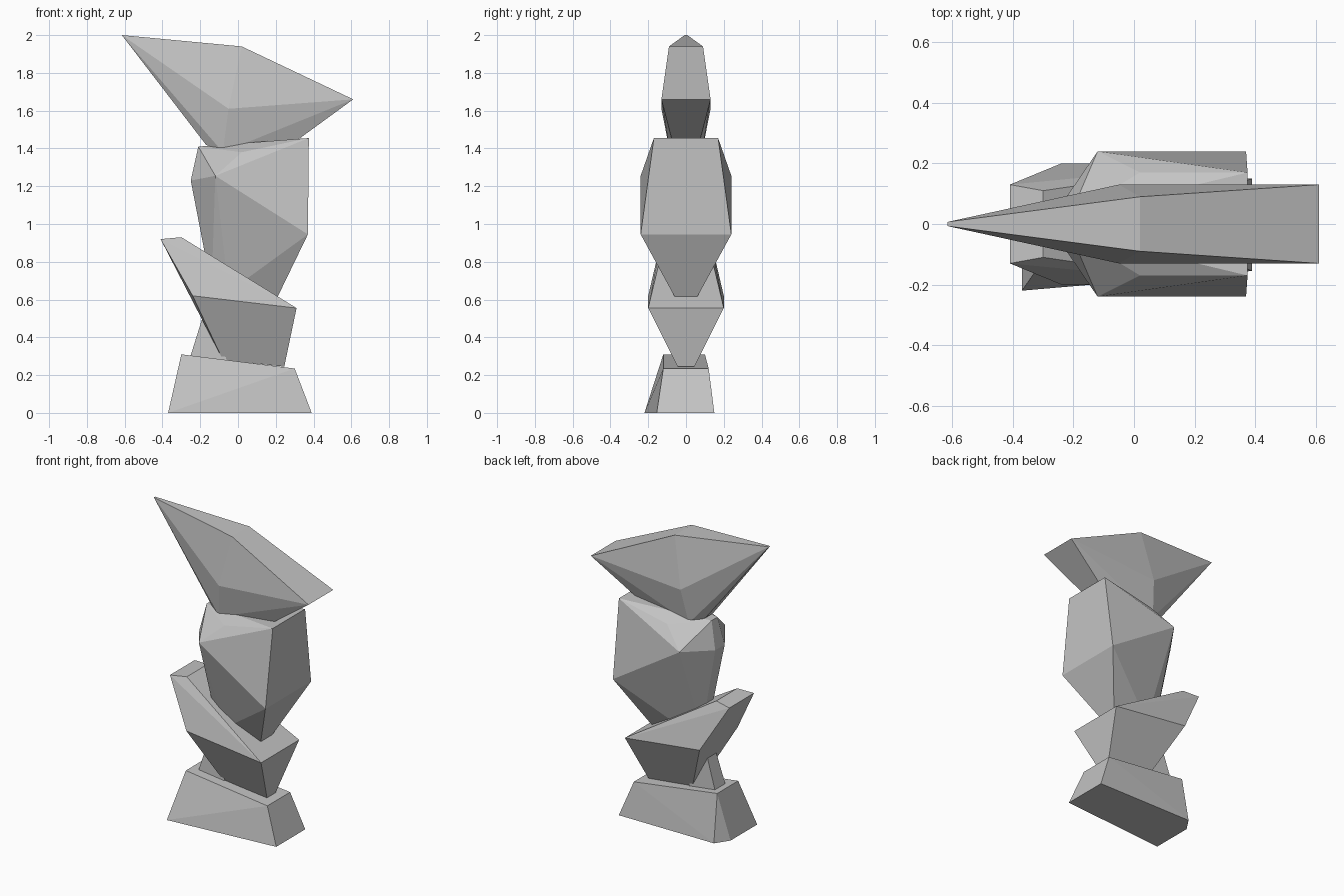
import bpy, bmesh, math

if "Cube" in bpy.data.objects:
    bpy.data.objects.remove(bpy.data.objects["Cube"])

stone = bpy.data.materials.new("grey stone")
stone.diffuse_color = (0.55, 0.55, 0.55, 1)
stone.use_nodes = True
stone.node_tree.nodes["Principled BSDF"].inputs["Base Color"].default_value = stone.diffuse_color


def rock(name, points, mirrored=True):
    """Faceted stone: convex hull of (x, y, z) corners, optionally mirrored in y."""
    bm = bmesh.new()
    for x, y, z in points:
        for side in ((1, -1) if mirrored else (1,)):
            bm.verts.new((x, y * side, z))
    hull = bmesh.ops.convex_hull(bm, input=bm.verts[:])
    loose = {v for v in hull["geom_interior"] + hull["geom_unused"]
             if isinstance(v, bmesh.types.BMVert)}
    bmesh.ops.delete(bm, geom=list(loose), context='VERTS')
    bmesh.ops.dissolve_limit(bm, angle_limit=math.radians(2),
                             verts=bm.verts[:], edges=bm.edges[:])
    bmesh.ops.recalc_face_normals(bm, faces=bm.faces[:])
    mesh = bpy.data.meshes.new(name)
    bm.to_mesh(mesh)
    bm.free()
    mesh.materials.append(stone)
    obj = bpy.data.objects.new(name, mesh)
    bpy.context.collection.objects.link(obj)
    return obj


# Skewed base block with a clipped back corner
rock("base_stone", [
    (-0.37, -0.22, 0), (0.39, -0.155, 0), (0.39, 0.15, 0),
    (-0.31, 0.15, 0), (-0.37, 0.06, 0),
    (-0.30, -0.12, 0.31), (0.30, -0.12, 0.235),
    (0.30, 0.12, 0.235), (-0.30, 0.10, 0.31),
], mirrored=False)

# Small wedge propping up the second stone
rock("prop_wedge", [
    (-0.255, 0.055, 0.29), (-0.06, 0.055, 0.27),
    (-0.18, 0.045, 0.53), (-0.10, 0.045, 0.53),
])

# Leaning lower stone
rock("lower_stone", [
    (-0.41, 0.13, 0.92), (-0.30, 0.11, 0.93),
    (-0.24, 0.20, 0.62), (0.31, 0.20, 0.555),
    (0.245, 0.045, 0.245), (-0.08, 0.045, 0.28),
])

# Bulky middle stone
rock("middle_stone", [
    (-0.21, 0.03, 1.41), (0.02, 0.17, 1.38), (0.375, 0.17, 1.455),
    (-0.25, 0.05, 1.23), (-0.12, 0.24, 1.255), (0.37, 0.24, 0.945),
    (0.21, 0.06, 0.615), (-0.05, 0.06, 0.64), (-0.14, 0.03, 0.66),
])

# Pointed cap stone
rock("cap_stone", [
    (-0.615, 0.007, 2.0), (0.02, 0.09, 1.94), (0.61, 0.13, 1.66),
    (-0.05, 0.13, 1.61), (-0.17, 0.04, 1.42),
    (-0.08, 0.085, 1.38), (0.24, 0.06, 1.39),
])
